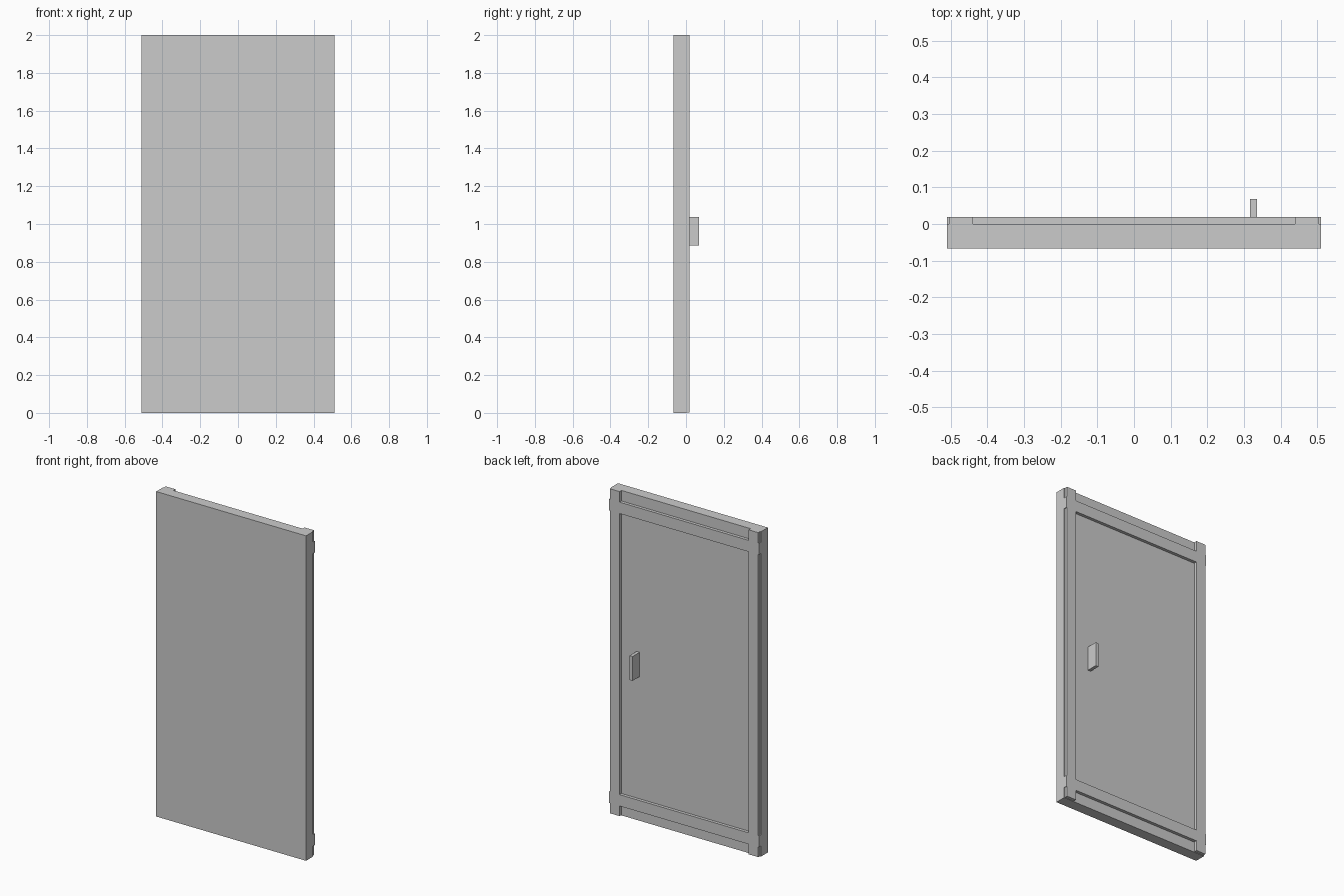
import bpy

if "Cube" in bpy.data.objects:
    bpy.data.objects.remove(bpy.data.objects["Cube"])


def box(name, x, y, z):
    """Box from (min, max) ranges on each axis."""
    corners = [(a, b, c) for a in x for b in y for c in z]
    faces = [(0, 1, 3, 2), (4, 6, 7, 5), (0, 4, 5, 1),
             (2, 3, 7, 6), (0, 2, 6, 4), (1, 5, 7, 3)]
    mesh = bpy.data.meshes.new(name)
    mesh.from_pydata(corners, [], faces)
    obj = bpy.data.objects.new(name, mesh)
    bpy.context.collection.objects.link(obj)
    return obj


BACK, FRAME = 0.0, 0.019

# Main door slab
box("door_slab", (-0.51, 0.51), (-0.067, BACK), (0, 2))

# Vertical stiles on the back, set in slightly from the slab edge
for side, x in (("left", (-0.505, -0.44)), ("right", (0.44, 0.505))):
    box(side + "_stile", x, (BACK, FRAME), (0.003, 2))

# Horizontal rails whose ends pass just beyond the stiles
for place, z in (("bottom", (0.065, 0.135)), ("top", (1.865, 1.935))):
    box(place + "_rail", (-0.51, 0.51), (BACK, FRAME), z)

# Upright handle plate
box("handle", (0.316, 0.336), (BACK, 0.068), (0.887, 1.037))
